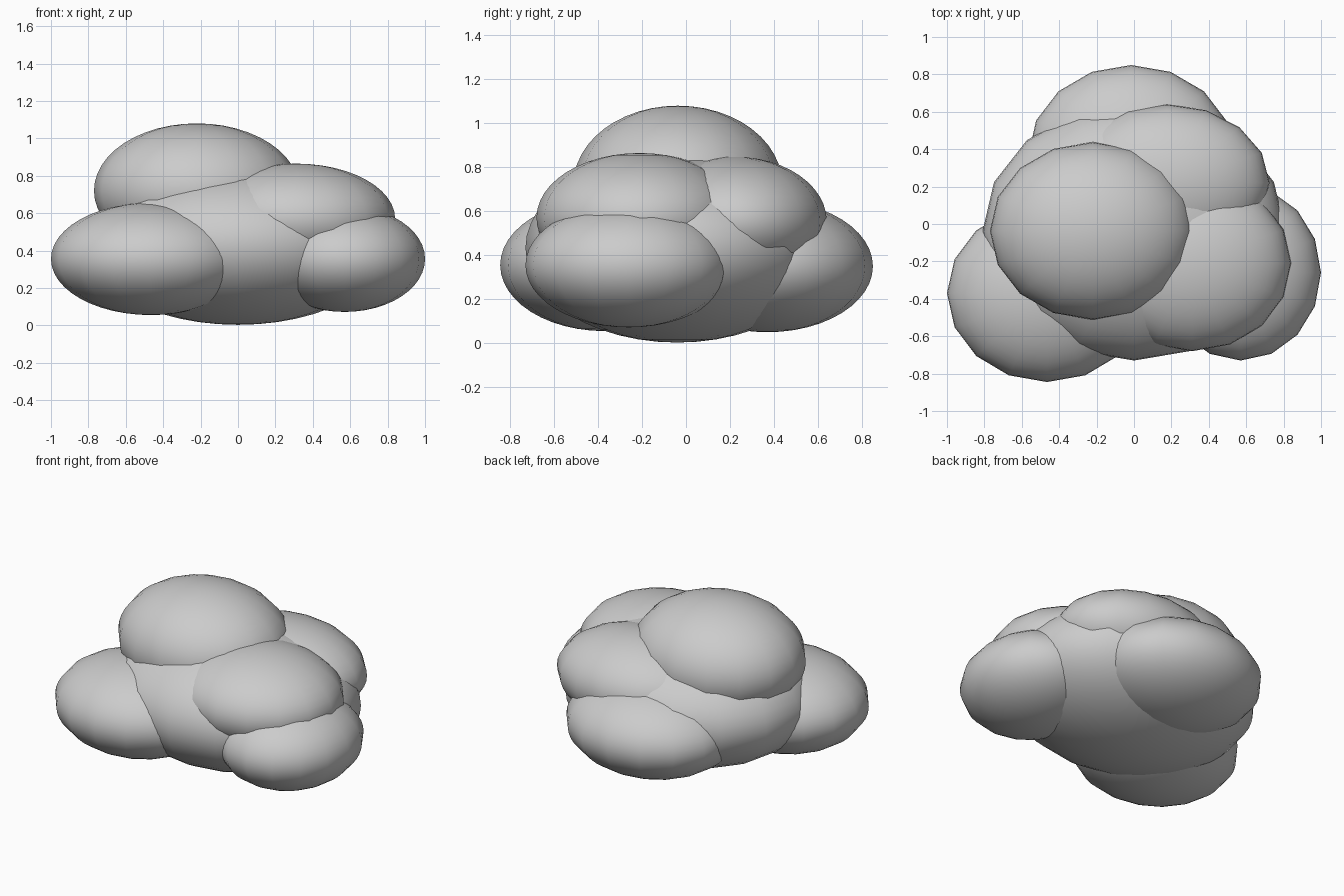
import bpy

if "Cube" in bpy.data.objects:
    bpy.data.objects.remove(bpy.data.objects["Cube"])


def puff(name, centre, radii):
    """One squashed, smooth-shaded sphere with a coarse round outline."""
    bpy.ops.mesh.primitive_uv_sphere_add(segments=16, ring_count=24, radius=1, location=centre)
    obj = bpy.context.object
    obj.name = name
    obj.scale = radii
    bpy.ops.object.transform_apply(location=False, rotation=False, scale=True)
    bpy.ops.object.shade_smooth()
    return obj


# Large central mass with six overlapping puffs
puffs = {
    "core_puff": ((0, -0.04, 0.433), (0.81, 0.69, 0.43)),
    "top_puff": ((-0.22, -0.037, 0.72), (0.55, 0.475, 0.36)),
    "front_left_puff": ((-0.465, -0.37, 0.355), (0.535, 0.475, 0.30)),
    "lower_right_puff": ((0.57, -0.26, 0.355), (0.43, 0.47, 0.283)),
    "upper_right_puff": ((0.31, -0.21, 0.57), (0.53, 0.47, 0.295)),
    "back_right_puff": ((0.175, 0.22, 0.555), (0.55, 0.42, 0.293)),
    "back_puff": ((-0.015, 0.37, 0.35), (0.55, 0.48, 0.30)),
}
for name, (centre, radii) in puffs.items():
    puff(name, centre, radii)
